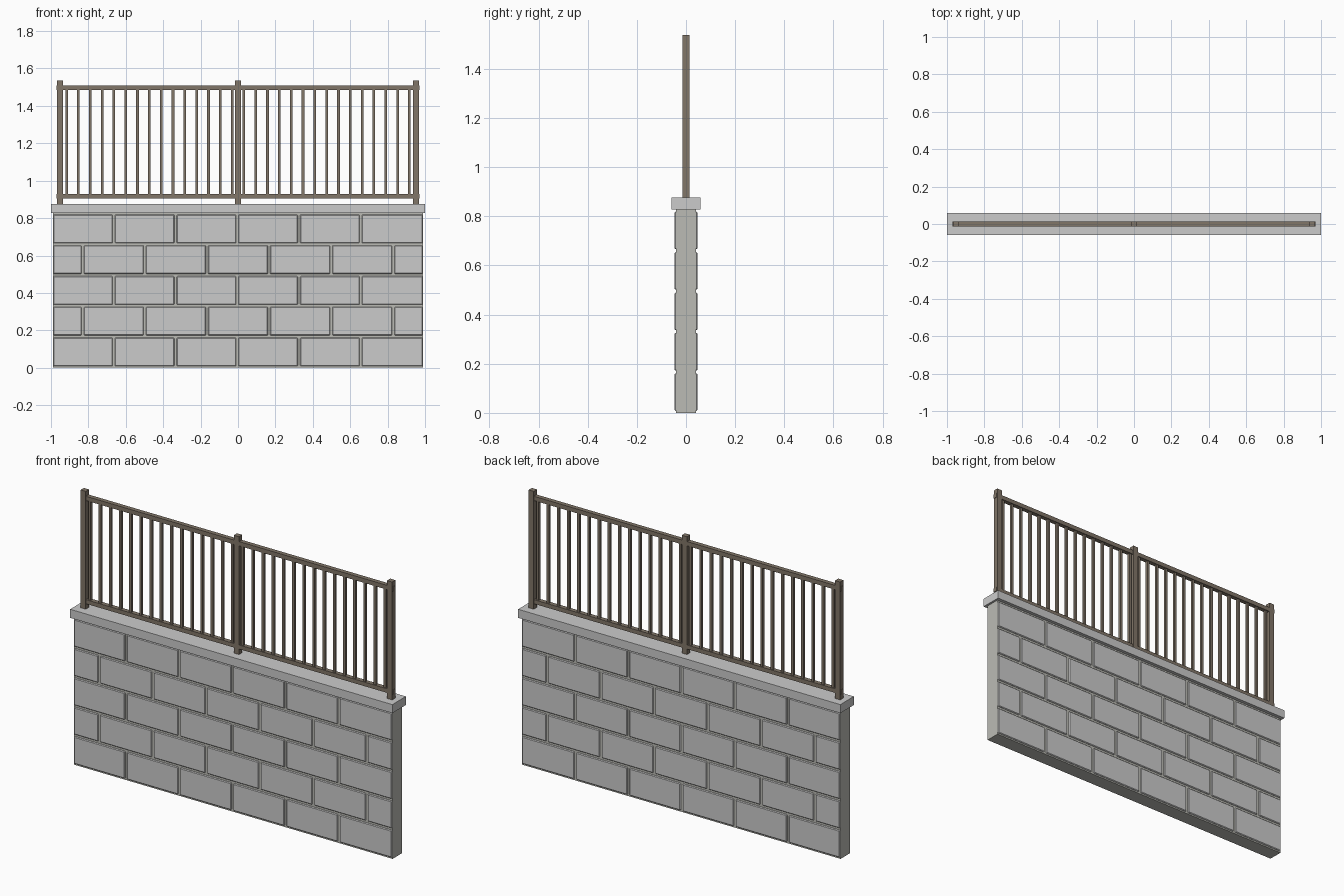
import bpy, bmesh
from mathutils import Matrix, Vector

if "Cube" in bpy.data.objects:
    bpy.data.objects.remove(bpy.data.objects["Cube"])


def material(name, color):
    m = bpy.data.materials.new(name)
    m.diffuse_color = (*color, 1)
    m.use_nodes = True
    m.node_tree.nodes["Principled BSDF"].inputs["Base Color"].default_value = m.diffuse_color
    return m


def boxes(name, bounds, mat=None, bevel=0):
    """One object holding boxes given as (x0, x1, y half depth, z0, z1)."""
    bm = bmesh.new()
    for x0, x1, d, z0, z1 in bounds:
        mtx = (Matrix.Translation(Vector(((x0 + x1) / 2, 0, (z0 + z1) / 2)))
               @ Matrix.Diagonal((x1 - x0, 2 * d, z1 - z0, 1)))
        bmesh.ops.create_cube(bm, size=1, matrix=mtx)
    if bevel:
        bmesh.ops.bevel(bm, geom=bm.edges[:], offset=bevel, segments=1,
                        affect='EDGES')
    mesh = bpy.data.meshes.new(name)
    bm.to_mesh(mesh)
    bm.free()
    ob = bpy.data.objects.new(name, mesh)
    bpy.context.collection.objects.link(ob)
    if mat:
        mesh.materials.append(mat)
    return ob


mortar = material("mortar", (0.50, 0.50, 0.46))
metal = material("bronze_metal", (0.22, 0.18, 0.14))

# Mortar core and overhanging coping
boxes("mortar_core", [(-0.988, 0.988, 0.041, 0, 0.83)], mortar)
boxes("coping", [(-1, 1, 0.06, 0.828, 0.876)])

# Running-bond blocks, showing proud on both faces
END, GAP, ROW = 0.987, 0.006, 0.1645
blocks = []
for r in range(5):
    if r % 2:
        joints = [-0.83 + 0.332 * i for i in range(6)]
    else:
        joints = [-0.664 + 0.33 * i for i in range(5)]
    edges = [-END - GAP] + joints + [END + GAP]
    z = 0.008 + r * ROW
    for a, b in zip(edges, edges[1:]):
        blocks.append((a + GAP, b - GAP, 0.047, z, z + ROW - 2 * GAP))
boxes("wall_blocks", blocks, bevel=0.004)

# Railing posts
boxes("railing_posts", [(x - 0.016, x + 0.016, 0.0145, 0.875, 1.537)
                        for x in (-0.951, 0, 0.951)], metal)

# Top and bottom rails
boxes("top_rail", [(-0.97, 0.97, 0.0125, 1.485, 1.509)], metal)
boxes("bottom_rail", [(-0.97, 0.97, 0.0125, 0.906, 0.929)], metal)

# Evenly spaced balusters
bars = [0.0632 * (i - 14.5) for i in range(30)]
boxes("balusters", [(x - 0.007, x + 0.007, 0.007, 0.92, 1.49)
                    for x in bars], metal)
